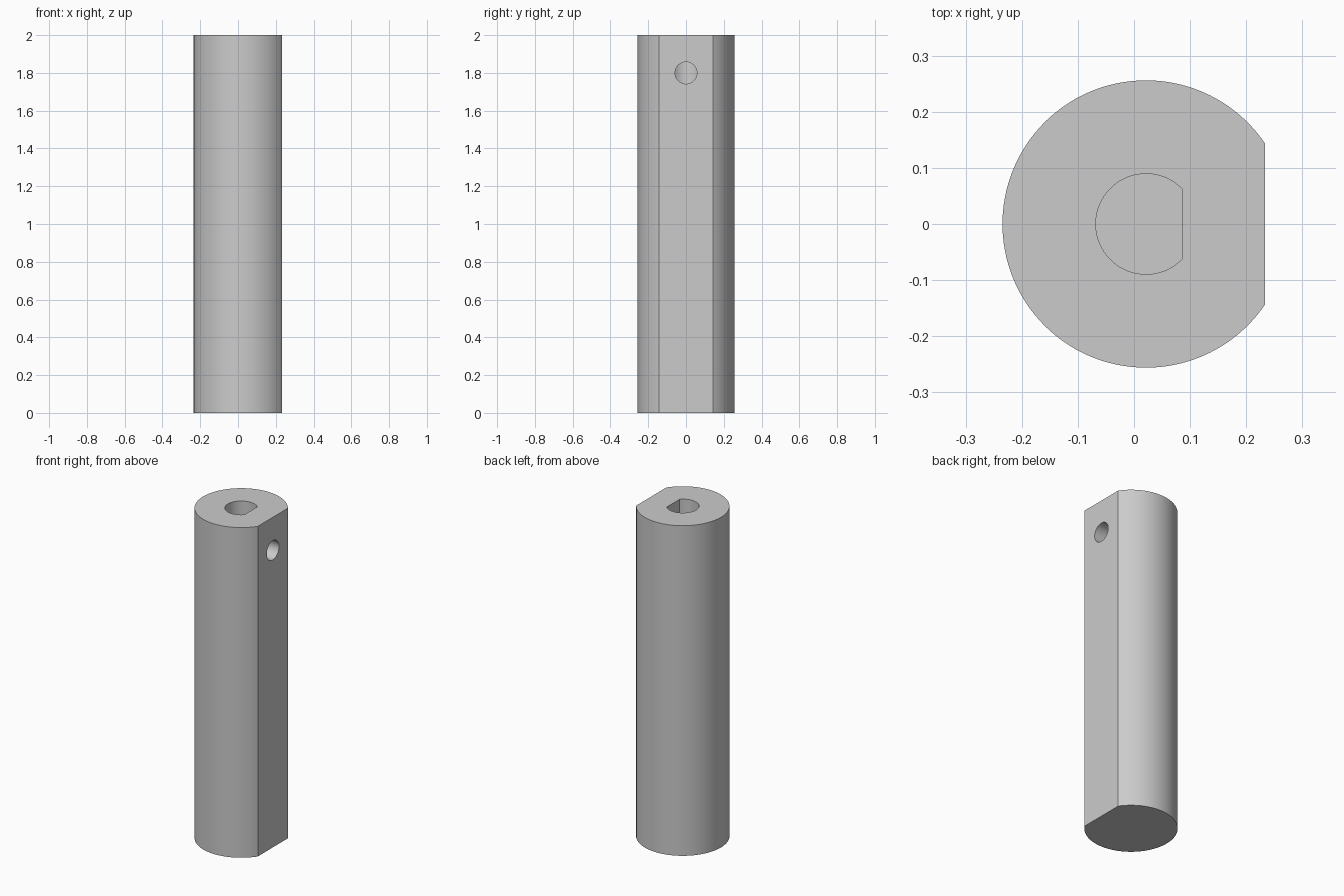
import bpy, bmesh
from math import acos, cos, sin, pi, radians
from mathutils import Matrix

cube = bpy.data.objects.get("Cube")
if cube:
    bpy.data.objects.remove(cube, do_unlink=True)

AXIS_X = 0.0215   # round axis, offset so the flatted shaft is centred
HEIGHT = 2.0
BORE_DEPTH = 0.4

grey = bpy.data.materials.new("plain_grey")
grey.use_nodes = True
colour = (0.6, 0.6, 0.6, 1)
grey.diffuse_color = colour
grey.node_tree.nodes["Principled BSDF"].inputs["Base Color"].default_value = colour


def add_object(name, bm):
    bmesh.ops.recalc_face_normals(bm, faces=bm.faces)
    mesh = bpy.data.meshes.new(name)
    bm.to_mesh(mesh)
    bm.free()
    mesh.materials.append(grey)
    obj = bpy.data.objects.new(name, mesh)
    bpy.context.collection.objects.link(obj)
    return obj


def d_prism(name, radius, flat, z0, z1, steps=120):
    """Round bar with one flat on +x, at distance flat from its axis."""
    bm = bmesh.new()
    start = acos(flat / radius)
    sweep = 2 * (pi - start)
    ring = []
    for i in range(steps + 1):
        a = start + sweep * i / steps
        ring.append(bm.verts.new((AXIS_X + radius * cos(a), radius * sin(a), z0)))
    base = bm.faces.new(ring)
    top = bmesh.ops.extrude_face_region(bm, geom=[base], use_keep_orig=True)["geom"]
    for v in top:
        if isinstance(v, bmesh.types.BMVert):
            v.co.z = z1
    return add_object(name, bm)


# Shaft with a full-length flat
shaft = d_prism("shaft", 0.256, 0.212, 0, HEIGHT)

# Blind D-shaped bore in the top end
bore = d_prism("bore_cutter", 0.0895, 0.0645, HEIGHT - BORE_DEPTH, HEIGHT + 0.1)

# Set screw hole from the flat into the bore
bm = bmesh.new()
bmesh.ops.create_cone(bm, cap_ends=True, segments=64, radius1=0.058, radius2=0.058,
                      depth=0.3, matrix=Matrix.Translation((AXIS_X + 0.15, 0, 1.8))
                      @ Matrix.Rotation(pi / 2, 4, "Y"))
screw_hole = add_object("screw_hole_cutter", bm)

bpy.ops.object.select_all(action="DESELECT")
shaft.select_set(True)
bpy.context.view_layer.objects.active = shaft
for cutter in (bore, screw_hole):
    cutter.hide_render = True
    mod = shaft.modifiers.new(cutter.name, "BOOLEAN")
    mod.operation = "DIFFERENCE"
    mod.solver = "EXACT"
    mod.object = cutter
    bpy.ops.object.modifier_apply(modifier=mod.name)
    bpy.data.objects.remove(cutter, do_unlink=True)

bpy.ops.object.shade_smooth_by_angle(angle=radians(30))
